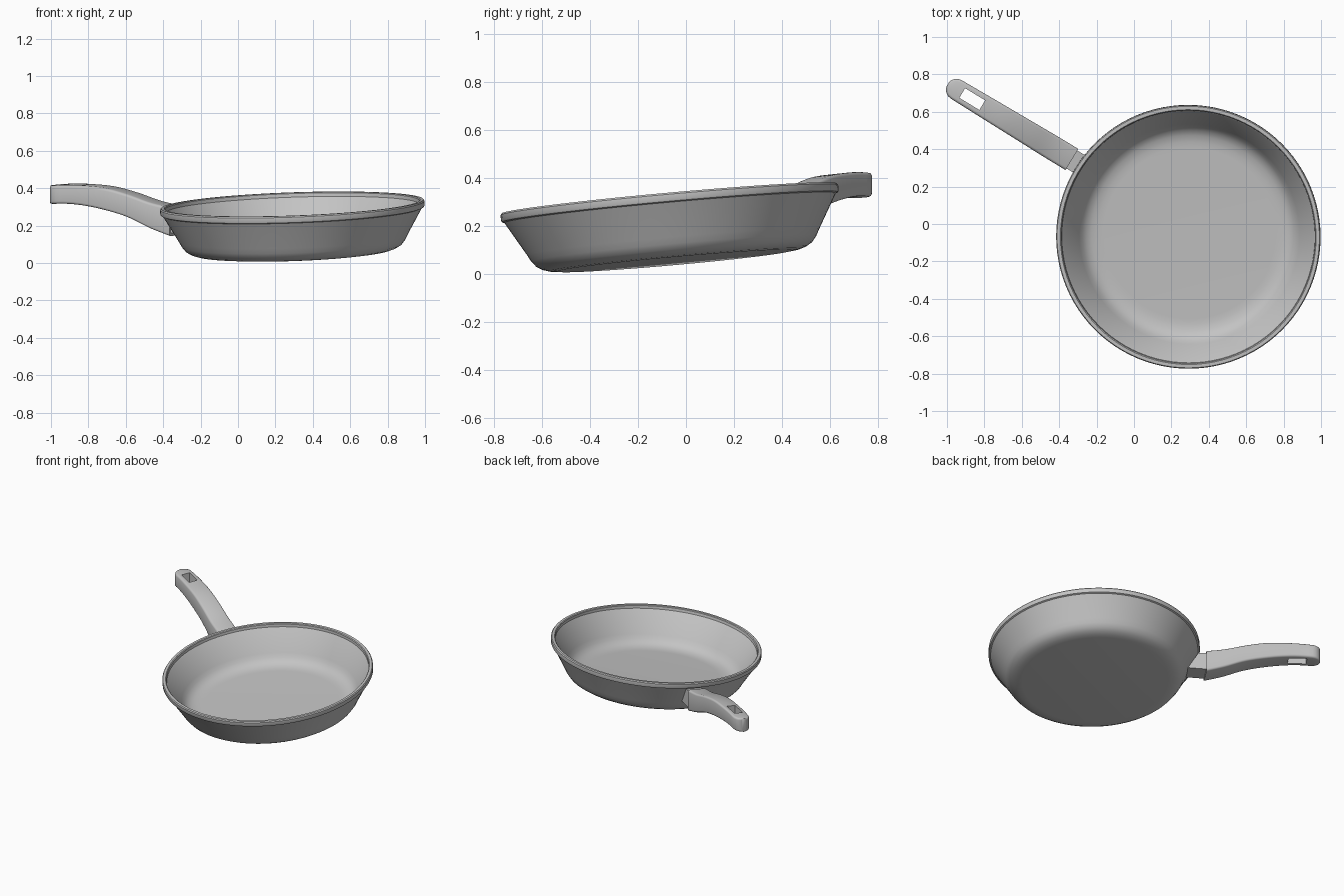
import bpy, bmesh, math
from mathutils import Vector, Matrix

if "Cube" in bpy.data.objects:
    bpy.data.objects.remove(bpy.data.objects["Cube"])

grey = bpy.data.materials.new("pan grey")
grey.diffuse_color = (0.55, 0.55, 0.55, 1)
grey.use_nodes = True
grey.node_tree.nodes["Principled BSDF"].inputs["Base Color"].default_value = grey.diffuse_color


def finish(name, bm, matrix=None, angle=35):
    """Turn a bmesh into a named, smooth-shaded object."""
    if matrix:
        bm.transform(matrix)
    bmesh.ops.recalc_face_normals(bm, faces=bm.faces)
    mesh = bpy.data.meshes.new(name)
    bm.to_mesh(mesh)
    bm.free()
    mesh.materials.append(grey)
    ob = bpy.data.objects.new(name, mesh)
    bpy.context.collection.objects.link(ob)
    bpy.ops.object.select_all(action='DESELECT')
    ob.select_set(True)
    bpy.context.view_layer.objects.active = ob
    bpy.ops.object.shade_smooth_by_angle(angle=math.radians(angle))
    return ob


def loft(bm, rings, caps=True):
    """Skin closed rings of points."""
    vs = [[bm.verts.new(p) for p in ring] for ring in rings]
    for a, b in zip(vs, vs[1:]):
        for i in range(len(a)):
            j = (i + 1) % len(a)
            bm.faces.new((a[i], a[j], b[j], b[i]))
    if caps:
        bm.faces.new(vs[0])
        bm.faces.new(vs[-1])


# Pan body: turned profile (radius, height), tilted to rest on its lower edge
up = Vector((-0.035, -0.09, 1)).normalized()
tilt = Vector((0, 0, 1)).rotation_difference(up).to_matrix().to_4x4()
base = Vector((0.29, -0.07, 0.315)) - up * 0.262
profile = [
    (0.49, 0.0), (0.525, 0.004), (0.553, 0.013), (0.578, 0.028), (0.597, 0.052),
    (0.612, 0.08), (0.694, 0.222), (0.704, 0.226), (0.707, 0.232), (0.707, 0.255),
    (0.702, 0.262), (0.684, 0.262), (0.679, 0.257), (0.677, 0.238), (0.671, 0.232),
    (0.59, 0.088), (0.573, 0.062), (0.552, 0.041), (0.525, 0.028), (0.49, 0.021),
    (0.46, 0.02)]
SEG = 96
bm = bmesh.new()
loft(bm, [[(r * math.cos(2 * math.pi * i / SEG), r * math.sin(2 * math.pi * i / SEG), h)
           for i in range(SEG)] for r, h in profile])
finish("pan_body", bm, Matrix.Translation(base) @ tilt)

# Handle frame: local x runs outward from the pan, y across, z up
out = Vector((-0.855, 0.518, 0)).normalized()
side = Vector((0.518, 0.855, 0.09))
frame = Matrix((out, side, (0, 0, 1))).transposed().to_4x4()
frame.translation = (-0.332, 0.345, 0)


def section(x, half, top, bottom, r):
    """Rounded rectangle across the handle at x."""
    r = min(r, half * 0.9)
    pts = []
    for k, (sy, cz) in enumerate([(1, top - r), (-1, top - r), (-1, bottom + r), (1, bottom + r)]):
        for s in range(4):
            a = math.pi / 2 * (k + s / 3)
            pts.append((x, sy * (half - r) + r * math.cos(a), cz + r * math.sin(a)))
    return pts


def spline(keys, x):
    """Smooth interpolation through (x, value, value, value) keys."""
    n = len(keys)
    i = max(k for k in range(n - 1) if keys[k][0] <= x)
    p = [keys[max(0, min(n - 1, i + d))] for d in (-1, 0, 1, 2)]
    w = p[2][0] - p[1][0]
    t = (x - p[1][0]) / w
    res = []
    for c in (1, 2, 3):
        m0 = (p[2][c] - p[0][c]) / (p[2][0] - p[0][0]) * w
        m1 = (p[3][c] - p[1][c]) / (p[3][0] - p[1][0]) * w
        res.append((2*t**3 - 3*t*t + 1) * p[1][c] + (t**3 - 2*t*t + t) * m0
                   + (3*t*t - 2*t**3) * p[2][c] + (t**3 - t*t) * m1)
    return res


# Handle grip: (distance, half width, top, bottom), then a rounded tip
keys = [(0, 0.066, 0.303, 0.148), (0.125, 0.066, 0.328, 0.19), (0.265, 0.064, 0.371, 0.248),
        (0.41, 0.062, 0.405, 0.287), (0.55, 0.060, 0.418, 0.312),
        (0.66, 0.058, 0.421, 0.321), (0.777, 0.057, 0.416, 0.319)]
rings = []
for i in range(25):
    x = 0.72 * i / 24
    rings.append(section(x, *spline(keys, x), 0.014))
for a in (20, 40, 55, 68, 78):
    x = 0.72 + 0.057 * math.sin(math.radians(a))
    half, top, bottom = spline(keys, x)
    rings.append(section(x, half * math.cos(math.radians(a)) ** 0.9, top, bottom, 0.014))
bm = bmesh.new()
loft(bm, rings)
handle = finish("handle", bm, frame)

# Hanging slot cut through the grip
bm = bmesh.new()
bmesh.ops.create_cube(bm, size=1, matrix=Matrix.Translation((0.623, 0, 0.37))
                      @ Matrix.Diagonal((0.125, 0.06, 0.4, 1)))
cutter = finish("slot_cutter", bm, frame)
cutter.hide_render = True
mod = handle.modifiers.new("slot", 'BOOLEAN')
mod.operation, mod.solver, mod.object = 'DIFFERENCE', 'EXACT', cutter
bpy.context.view_layer.objects.active = handle
bpy.ops.object.modifier_apply(modifier=mod.name)
bpy.data.objects.remove(cutter)
bpy.ops.object.select_all(action='DESELECT')
handle.select_set(True)
bpy.ops.object.shade_smooth_by_angle(angle=math.radians(35))

# Bracket joining the grip to the sloped pan wall
bm = bmesh.new()
outline = [(0.01, 0.165), (0.01, 0.29), (-0.055, 0.285), (-0.125, 0.165)]
loft(bm, [[(x, y, z) for x, z in outline] for y in (-0.056, 0.056)])
finish("handle_bracket", bm, frame)
